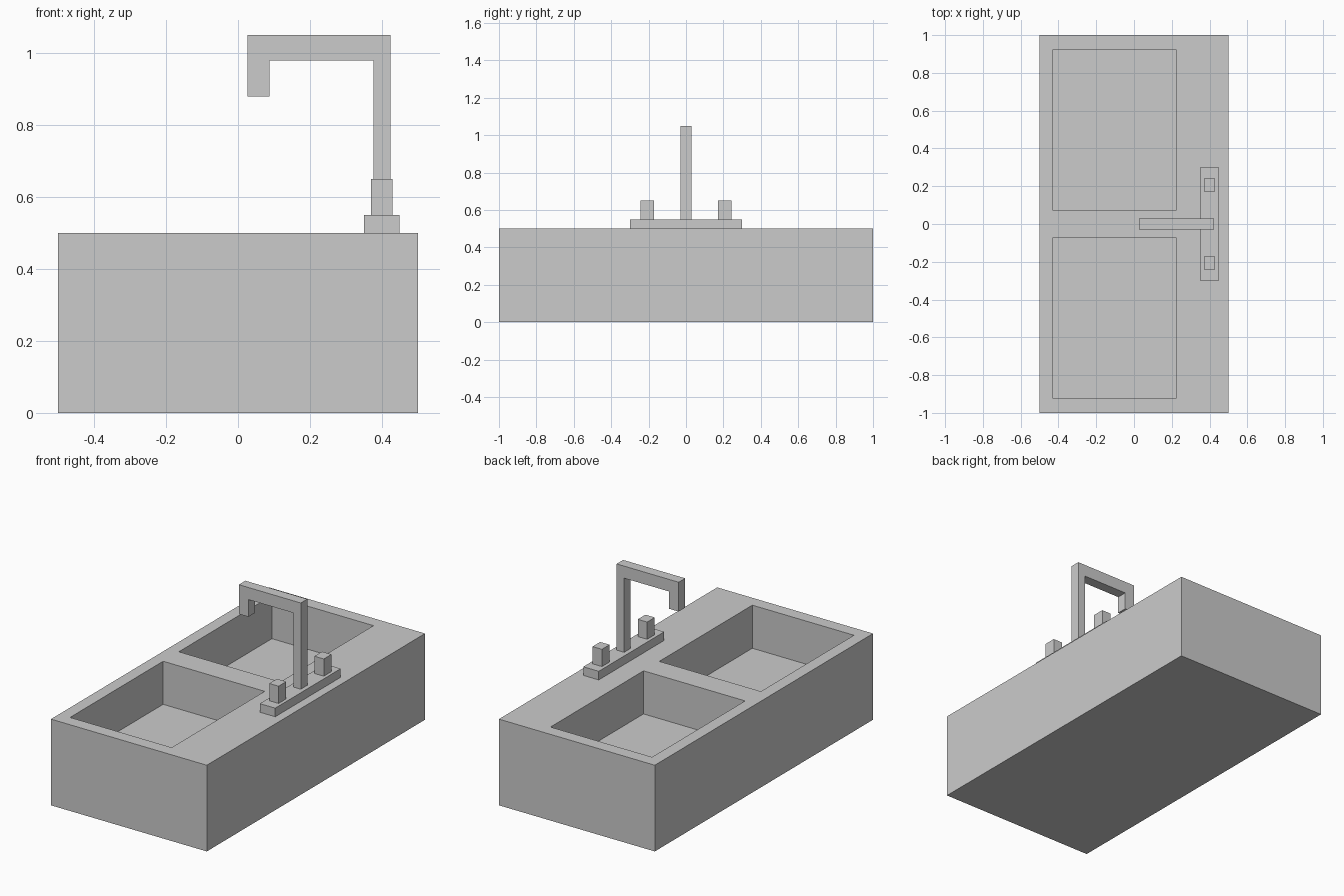
import bpy, bmesh
from mathutils import Vector

if "Cube" in bpy.data.objects:
    bpy.data.objects.remove(bpy.data.objects["Cube"])


def finish(bm, name):
    bmesh.ops.recalc_face_normals(bm, faces=bm.faces[:])
    mesh = bpy.data.meshes.new(name)
    bm.to_mesh(mesh)
    bm.free()
    obj = bpy.data.objects.new(name, mesh)
    bpy.context.collection.objects.link(obj)
    return obj


def box_bm(lo, hi):
    lo, hi = Vector(lo), Vector(hi)
    bm = bmesh.new()
    bmesh.ops.create_cube(bm, size=1)
    bmesh.ops.scale(bm, vec=hi - lo, verts=bm.verts[:])
    bmesh.ops.translate(bm, vec=(lo + hi) / 2, verts=bm.verts[:])
    return bm


# Sink block: cut the basin outlines, then push both basins down
X0, X1, Y0, Y1 = -0.43, 0.222, 0.072, 0.925
TOP, DEPTH = 0.5, 0.25
bm = box_bm((-0.5, -1, 0), (0.5, 1, TOP))
cuts = [((x, 0, 0), (1, 0, 0)) for x in (X0, X1)]
cuts += [((0, y, 0), (0, 1, 0)) for y in (-Y1, -Y0, Y0, Y1)]
for co, no in cuts:
    bmesh.ops.bisect_plane(bm, geom=bm.verts[:] + bm.edges[:] + bm.faces[:],
                           plane_co=co, plane_no=no)
basins = []
for f in bm.faces:
    c = f.calc_center_median()
    if c.z > TOP - 0.001 and X0 < c.x < X1 and Y0 < abs(c.y) < Y1:
        basins.append(f)
new = bmesh.ops.extrude_face_region(bm, geom=basins)["geom"]
bmesh.ops.translate(bm, vec=(0, 0, -DEPTH),
                    verts=[g for g in new if isinstance(g, bmesh.types.BMVert)])
# Open the basins by removing the lids left at the rim
bmesh.ops.delete(bm, geom=[f for f in basins if f.is_valid], context='FACES_ONLY')
finish(bm, "sink_block")

# Tap plate and the two knobs
finish(box_bm((0.35, -0.3, TOP), (0.449, 0.3, 0.55)), "tap_plate")
for side, y in (("left", -0.207), ("right", 0.207)):
    finish(box_bm((0.37, y - 0.035, 0.55), (0.43, y + 0.035, 0.65)), side + "_knob")

# Hooked spout: side profile extruded across its width
profile = [(0.376, 0.55), (0.424, 0.55), (0.424, 1.05), (0.026, 1.05),
           (0.026, 0.88), (0.088, 0.88), (0.088, 0.98), (0.376, 0.98)]
bm = bmesh.new()
face = bm.faces.new([bm.verts.new((x, -0.03, z)) for x, z in profile])
new = bmesh.ops.extrude_face_region(bm, geom=[face])["geom"]
bmesh.ops.translate(bm, vec=(0, 0.06, 0),
                    verts=[g for g in new if isinstance(g, bmesh.types.BMVert)])
finish(bm, "spout")
